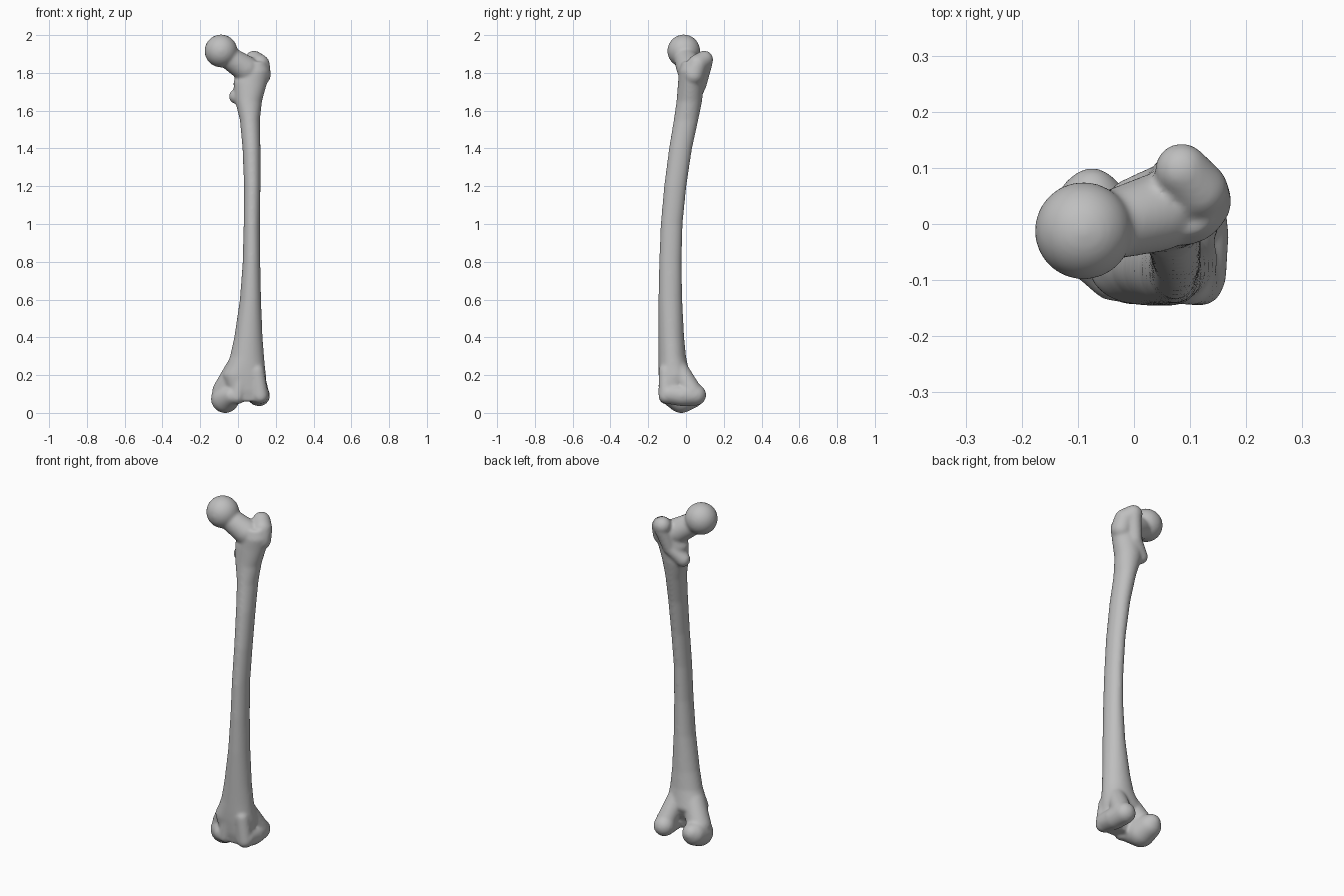
import bpy, bmesh, math
from mathutils import Vector

if "Cube" in bpy.data.objects:
    bpy.data.objects.remove(bpy.data.objects["Cube"])

bone_grey = bpy.data.materials.new("bone_grey")
bone_grey.use_nodes = True
colour = (0.52, 0.52, 0.52, 1)
bone_grey.diffuse_color = colour
bone_grey.node_tree.nodes["Principled BSDF"].inputs["Base Color"].default_value = colour

bone = bmesh.new()

# Unit directions shared by every rounded part
ball = bmesh.new()
bmesh.ops.create_icosphere(ball, subdivisions=4, radius=1)
directions = [v.co.normalized() for v in ball.verts]
ball.free()


def add_to_bone(part):
    """Merge a closed part into the bone mesh."""
    bmesh.ops.recalc_face_normals(part, faces=part.faces[:])
    mesh = bpy.data.meshes.new("part")
    part.to_mesh(mesh)
    part.free()
    bone.from_mesh(mesh)
    bpy.data.meshes.remove(mesh)


def rounded_chain(*balls):
    """Wrap a skin around each neighbouring pair of balls (x, y, z, radius)."""
    for pair in zip(balls, balls[1:] or balls):
        part = bmesh.new()
        for *centre, radius in set(pair):
            for d in directions:
                part.verts.new(Vector(centre) + d * radius)
        result = bmesh.ops.convex_hull(part, input=part.verts[:])
        inner = [g for g in result["geom_interior"] if isinstance(g, bmesh.types.BMVert)]
        bmesh.ops.delete(part, geom=inner, context='VERTS')
        add_to_bone(part)


def squash(value, power):
    return math.copysign(abs(value) ** (2 / power), value)


def loft(sections, sides=40):
    """Skin a stack of rounded sections: height, left, right, front, back."""
    part = bmesh.new()
    rings = []
    for z, x0, x1, y0, y1 in sections:
        power = 2 + max(0, 0.3 - z) * 4
        ring = []
        for i in range(sides):
            a = math.tau * i / sides
            x = (x0 + x1) / 2 + (x1 - x0) / 2 * squash(math.cos(a), power)
            y = (y0 + y1) / 2 + (y1 - y0) / 2 * squash(math.sin(a), power)
            ring.append(part.verts.new((x, y, z)))
        rings.append(ring)
    for low, high in zip(rings, rings[1:]):
        for i in range(sides):
            j = (i + 1) % sides
            part.faces.new((low[i], low[j], high[j], high[i]))
    part.faces.new(rings[0][::-1])
    part.faces.new(rings[-1])
    add_to_bone(part)


# Bowed shaft flaring at both ends
loft([
    (.06, -.01, .13, -.125, -.04),
    (.12, -.05, .145, -.138, -.02),
    (.2, -.085, .148, -.145, .02),
    (.25, -.06, .142, -.146, .01),
    (.3, -.042, .138, -.146, 0),
    (.4, -.02, .13, -.146, -.01),
    (.6, .01, .122, -.146, -.02),
    (.8, .025, .118, -.142, -.023),
    (1, .03, .116, -.134, -.018),
    (1.2, .032, .119, -.116, .002),
    (1.4, .024, .119, -.09, .032),
    (1.55, .01, .116, -.065, .065),
    (1.65, -.015, .127, -.05, .085),
    (1.75, -.025, .155, -.042, .095),
    (1.81, 0, .168, -.038, .1),
    (1.86, .03, .15, -.02, .1),
])

# Ball head and neck
head = (-.09, -.012, 1.916, .087)
rounded_chain(head)
rounded_chain((-.07, -.01, 1.895, .058), (.04, .02, 1.822, .07))

# Large outer knob, rear crest and small inner knob
rounded_chain((.118, .04, 1.79, .056), (.115, .06, 1.845, .053), (.085, .096, 1.87, .048))
rounded_chain((.085, .1, 1.85, .04), (.055, .075, 1.74, .035), (-.008, .04, 1.675, .04))

# Inner knuckle
rounded_chain((-.035, -.09, .09, .048), (-.068, -.025, .074, .075),
              (-.075, .03, .09, .065), (-.075, .05, .1, .05))
rounded_chain((-.07, -.02, .115, .066), (-.01, -.06, .23, .06))

# Outer knuckle
rounded_chain((.112, -.09, .1, .053), (.112, -.02, .092, .057), (.105, .05, .095, .057))
rounded_chain((.108, .03, .115, .054), (.08, -.05, .25, .05))

# Raised lips either side of the front groove
rounded_chain((.118, -.104, .09, .042), (.1, -.105, .22, .04))
rounded_chain((-.005, -.104, .085, .04), (.02, -.105, .2, .038))

mesh = bpy.data.meshes.new("thigh_bone")
bone.to_mesh(mesh)
bone.free()
mesh.materials.append(bone_grey)
mesh.polygons.foreach_set("use_smooth", [True] * len(mesh.polygons))
thigh_bone = bpy.data.objects.new("thigh_bone", mesh)
bpy.context.scene.collection.objects.link(thigh_bone)

# Fuse all parts into one skin and soften the joins
remesh = thigh_bone.modifiers.new("fuse", 'REMESH')
remesh.mode = 'VOXEL'
remesh.voxel_size = 0.007
remesh.use_smooth_shade = True
soften = thigh_bone.modifiers.new("soften", 'SMOOTH')
soften.factor = 0.5
soften.iterations = 14
